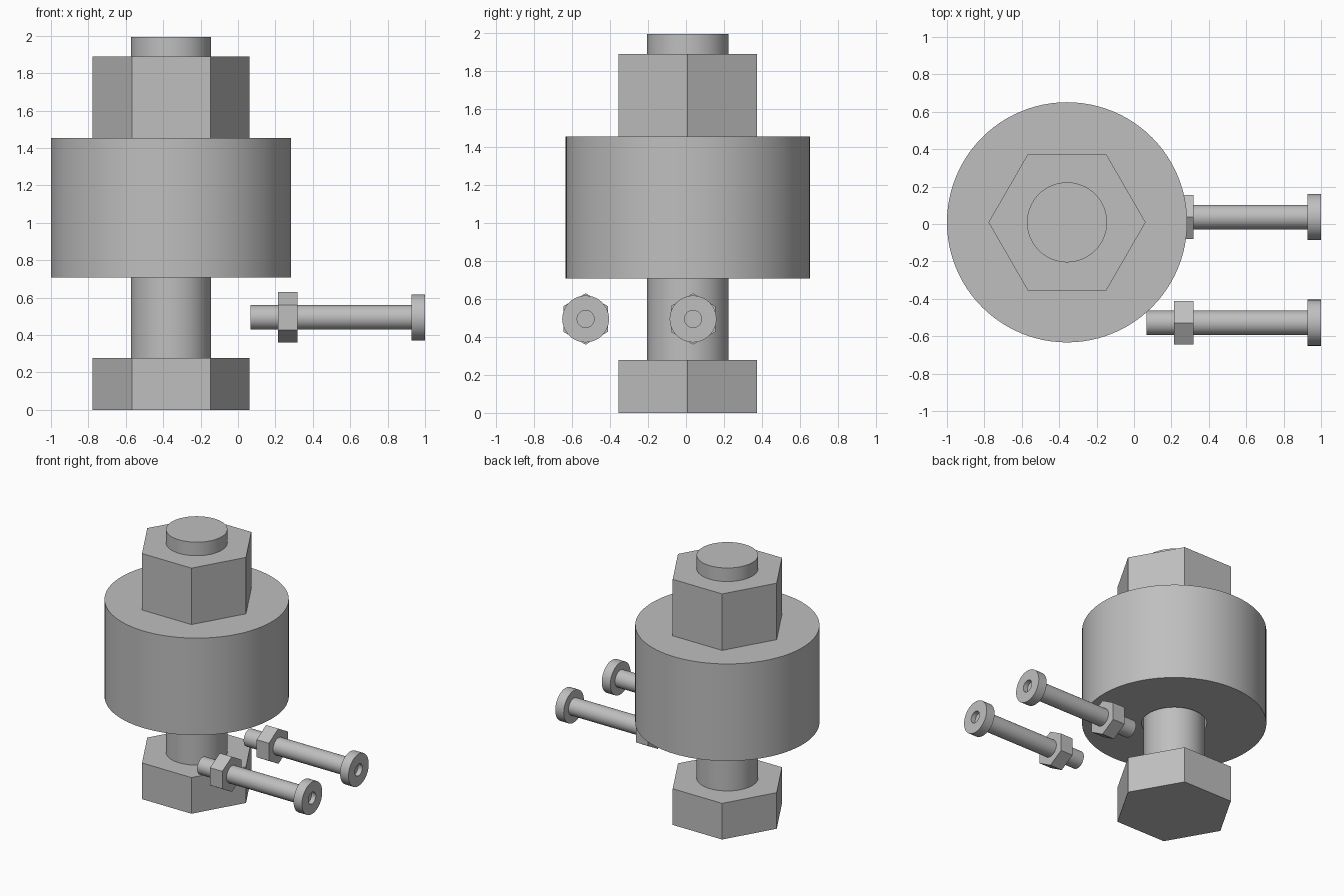
import bpy, bmesh, math
from mathutils import Vector

if "Cube" in bpy.data.objects:
    bpy.data.objects.remove(bpy.data.objects["Cube"])

steel = bpy.data.materials.new("grey_steel")
steel.use_nodes = True
GREY = (0.52, 0.52, 0.52, 1)
steel.diffuse_color = GREY
steel.node_tree.nodes["Principled BSDF"].inputs["Base Color"].default_value = GREY


def turned(name, profile, location, sides=64, lying=False):
    """Spin a (radius, height) profile round z; lying parts point along +x."""
    bm = bmesh.new()
    verts = [bm.verts.new((r, 0, h)) for r, h in profile]
    edges = [bm.edges.new(pair) for pair in zip(verts, verts[1:])]
    bmesh.ops.spin(bm, geom=verts + edges, cent=(0, 0, 0), axis=(0, 0, 1),
                   angle=math.tau, steps=sides)
    bmesh.ops.remove_doubles(bm, verts=bm.verts, dist=1e-4)
    bmesh.ops.recalc_face_normals(bm, faces=bm.faces)
    mesh = bpy.data.meshes.new(name)
    bm.to_mesh(mesh)
    bm.free()
    mesh.materials.append(steel)
    obj = bpy.data.objects.new(name, mesh)
    obj.location = Vector(location)
    if lying:
        obj.rotation_euler.y = math.pi / 2
    bpy.context.collection.objects.link(obj)
    bpy.ops.object.select_all(action="DESELECT")
    obj.select_set(True)
    bpy.context.view_layer.objects.active = obj
    bpy.ops.object.shade_smooth_by_angle(angle=math.radians(30))
    return obj


def solid(radius, low, high):
    return [(0, low), (radius, low), (radius, high), (0, high)]


# Large upright bolt with its nut
centre = (-0.358, 0.009, 0)
SHAFT, HEX = 0.214, 0.42
turned("large_bolt_head", solid(HEX, 0, 0.278), centre, sides=6)
turned("large_bolt_shaft", solid(SHAFT, 0.27, 1.992), centre)
turned("large_nut", solid(HEX, 1.454, 1.888), centre, sides=6)

# Thick drum with a clearance hole round the shaft
bore, rim, low, high = 0.227, 0.642, 0.708, 1.454
turned("drum", [(bore, low), (rim, low), (rim, high), (bore, high), (bore, low)],
       centre, sides=96)

# Two small lying bolts with a round recess in the head, and their nuts
head, shank, recess = 0.123, 0.0655, 0.045
bolt = [(0, 0.068), (shank, 0.068), (shank, 0.928), (head, 0.928),
        (head, 1.0), (recess, 1.0), (recess, 0.964), (0, 0.964)]
for side, y in (("front", -0.528), ("back", 0.037)):
    place = (0, y, 0.494)
    turned(side + "_small_bolt", bolt, place, sides=48, lying=True)
    turned(side + "_small_nut", solid(0.135, 0.214, 0.318), place, sides=6, lying=True)
